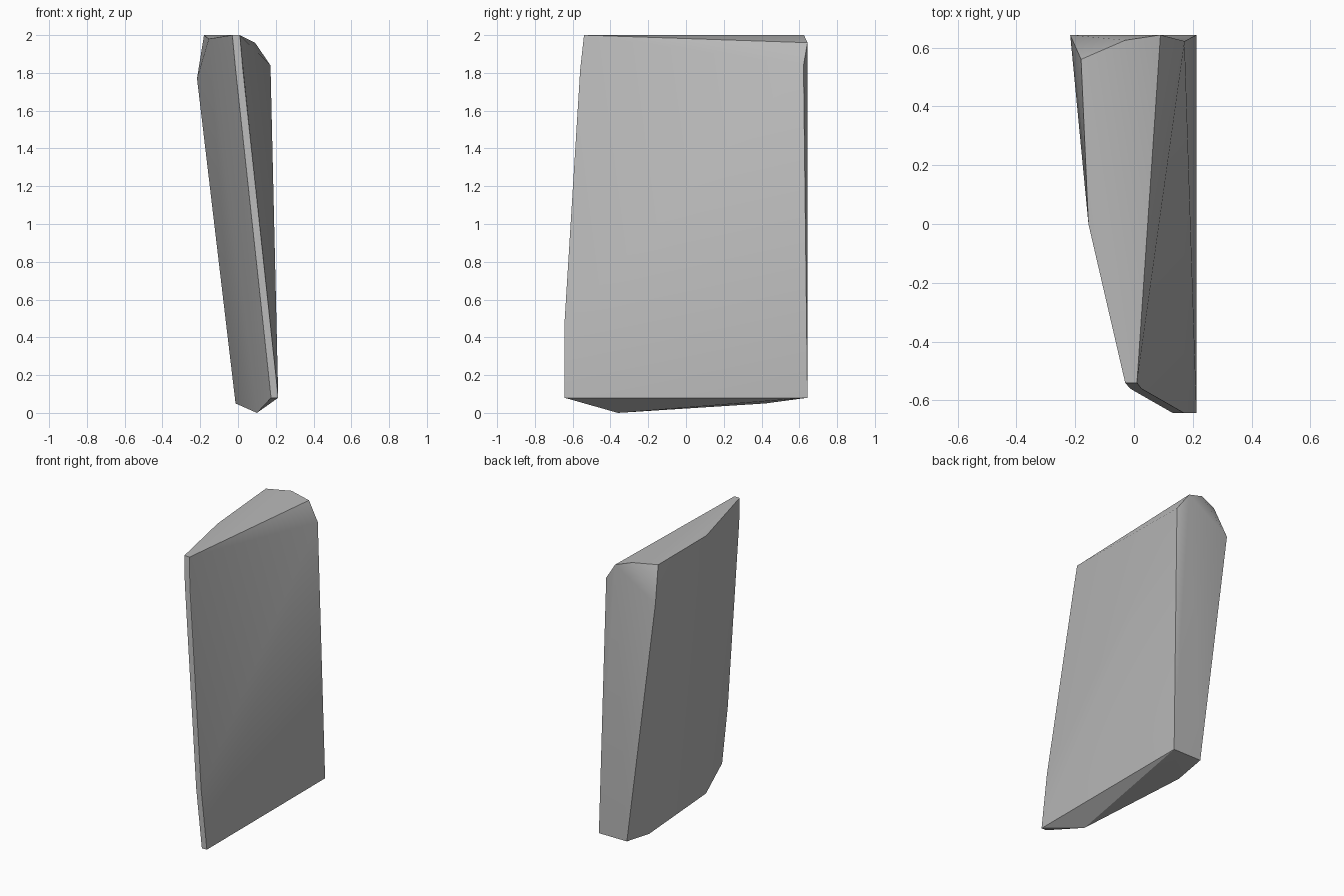
import bpy
import bmesh
from math import radians

# Remove the default cube
cube = bpy.data.objects.get("Cube")
if cube:
    bpy.data.objects.remove(cube, do_unlink=True)


def make_material(name, colour):
    material = bpy.data.materials.new(name)
    material.use_nodes = True
    material.diffuse_color = colour
    material.node_tree.nodes["Principled BSDF"].inputs["Base Color"].default_value = colour
    return material


def make_hull(name, corners, material):
    """Wrap a set of corner points in a closed, faceted stone surface."""
    bm = bmesh.new()
    for corner in corners:
        bm.verts.new(corner)
    bmesh.ops.convex_hull(bm, input=bm.verts[:])
    loose = [v for v in bm.verts if not v.link_faces]
    bmesh.ops.delete(bm, geom=loose, context="VERTS")
    bmesh.ops.recalc_face_normals(bm, faces=bm.faces[:])

    mesh = bpy.data.meshes.new(name)
    bm.to_mesh(mesh)
    bm.free()
    mesh.materials.append(material)
    obj = bpy.data.objects.new(name, mesh)
    bpy.context.collection.objects.link(obj)
    return obj


# Sloping top outline, from the back round to the narrow front
top_outline = [
    (-0.18, 0.56, 2), (-0.03, 0.625, 2), (0.09, 0.643, 1.96),
    (0.01, -0.54, 2), (-0.03, -0.54, 2), (-0.155, 0, 1.98),
]

# Chipped shoulders below the top at the back
back_shoulders = [(-0.217, 0.643, 1.77), (0.172, 0.622, 1.84)]

# Narrow front edge, leaning back as it rises
front_edge = []
for x, y, z in [(-0.013, -0.56, 1.82), (0.132, -0.643, 0.48)]:
    front_edge += [(x, y, z), (x + 0.038, y, z)]

# Wedge-shaped underside
underside = [
    (0.213, -0.643, 0.08), (0.175, -0.643, 0.08), (0.1, -0.36, 0),
    (-0.013, 0.42, 0.05), (0, 0.643, 0.08), (0.213, 0.643, 0.08),
]

# Stone slab
grey_stone = make_material("grey stone", (0.48, 0.48, 0.48, 1))
slab = make_hull("stone_slab", top_outline + back_shoulders + front_edge + underside, grey_stone)

# Soften the shallow facets and keep the chipped edges sharp
bpy.ops.object.select_all(action="DESELECT")
slab.select_set(True)
bpy.context.view_layer.objects.active = slab
bpy.ops.object.shade_smooth_by_angle(angle=radians(30))
